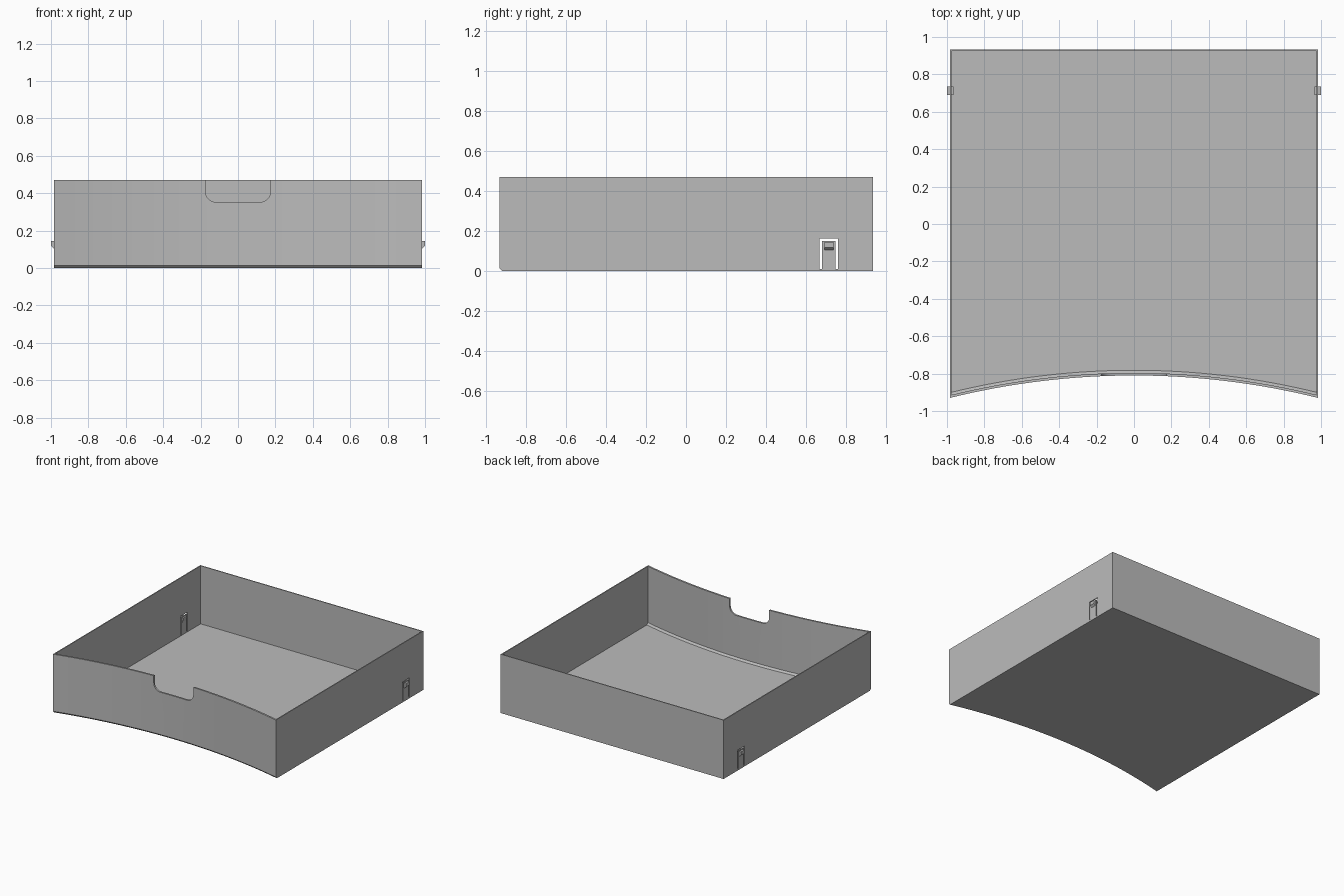
import bpy
import bmesh
from math import sin, cos, pi, sqrt

if "Cube" in bpy.data.objects:
    bpy.data.objects.remove(bpy.data.objects["Cube"])

W, BACK, FRONT, H = 0.985, 0.932, -0.93, 0.47
SIDE_T, FRONT_T, FLOOR_T = 0.008, 0.014, 0.006
SAG, CHAMFER, STEPS = 0.12, 0.014, 32

grey = bpy.data.materials.new("light grey")
grey.use_nodes = True
grey.diffuse_color = (0.5, 0.5, 0.5, 1)
grey.node_tree.nodes["Principled BSDF"].inputs["Base Color"].default_value = grey.diffuse_color


def loft(name, rings):
    """Closed solid through rings of equal point count."""
    bm = bmesh.new()
    loops = [[bm.verts.new(p) for p in ring] for ring in rings]
    n = len(loops[0])
    for low, high in zip(loops, loops[1:]):
        for i in range(n):
            j = (i + 1) % n
            bm.faces.new((low[i], low[j], high[j], high[i]))
    bm.faces.new(loops[0][::-1])
    bm.faces.new(loops[-1])
    bmesh.ops.recalc_face_normals(bm, faces=bm.faces)
    mesh = bpy.data.meshes.new(name)
    bm.to_mesh(mesh)
    bm.free()
    mesh.materials.append(grey)
    obj = bpy.data.objects.new(name, mesh)
    bpy.context.collection.objects.link(obj)
    return obj


def box(name, x, y, z):
    return loft(name, [[(x[0], y[0], h), (x[1], y[0], h), (x[1], y[1], h), (x[0], y[1], h)] for h in z])


def cut(target, cutter):
    """Subtract a solid from the target and drop it."""
    mod = target.modifiers.new("cut", 'BOOLEAN')
    mod.operation, mod.solver, mod.object = 'DIFFERENCE', 'EXACT', cutter
    bpy.context.view_layer.objects.active = target
    bpy.ops.object.modifier_apply(modifier=mod.name)
    bpy.data.objects.remove(cutter)


def tray_solid(name, inset, front_inset, z0, z1):
    """Plan with a bowed-in front, chamfered along its lower front edge."""
    half = W - inset
    radius = (W * W + SAG * SAG) / (2 * SAG)

    def ring(z, shift):
        pts = []
        for i in range(STEPS + 1):
            x = half * (2 * i / STEPS - 1)
            y = FRONT + SAG - radius + sqrt(radius * radius - x * x)
            pts.append((x, y + front_inset + shift, z))
        return pts + [(half, BACK - inset, z), (-half, BACK - inset, z)]

    return loft(name, [ring(z0, CHAMFER), ring(z0 + CHAMFER, 0), ring(z1, 0)])


# Hollow tray
tray = tray_solid("tray", 0, 0, 0, H)
cut(tray, tray_solid("hollow", SIDE_T, FRONT_T, FLOOR_T, H + 0.1))

# Rounded finger notch in the front rim
NW, NZ, R = 0.175, 0.352, 0.06
corner = [(NW - R + R * sin(a), NZ + R - R * cos(a)) for a in [pi / 2 * i / 8 for i in range(9)]]
profile = corner + [(NW, H + 0.1)]
profile += [(-x, z) for x, z in reversed(profile)]
cut(tray, loft("notch", [[(x, y, z) for x, z in profile] for y in (-0.95, -0.7)]))

# Slots that free a snap tongue in each side wall
Y0, Y1, TOP, GAP = 0.667, 0.757, 0.163, 0.012
outline = [(Y0, 0.012), (Y0 + GAP, 0.012), (Y0 + GAP, TOP - GAP), (Y1 - GAP, TOP - GAP),
           (Y1 - GAP, 0.012), (Y1, 0.012), (Y1, TOP), (Y0, TOP)]
for side, s in (("left", 1), ("right", -1)):
    cut(tray, loft("slot", [[(s * x, y, z) for y, z in outline] for x in (0.9, 1.1)]))
    # Snap hook, tapered below, with a short grip on the inner face
    hook = [(0.965, 0.145), (1.0, 0.145), (1.0, 0.118), (W, 0.105), (W - SIDE_T, 0.105), (0.965, 0.135)]
    loft(side + "_snap_hook", [[(s * x, y, z) for x, z in hook] for y in (0.69, 0.736)])

# Smooth bowed wall, crisp edges
bpy.ops.object.select_all(action='DESELECT')
tray.select_set(True)
bpy.context.view_layer.objects.active = tray
bpy.ops.object.shade_smooth_by_angle(angle=pi / 9)
